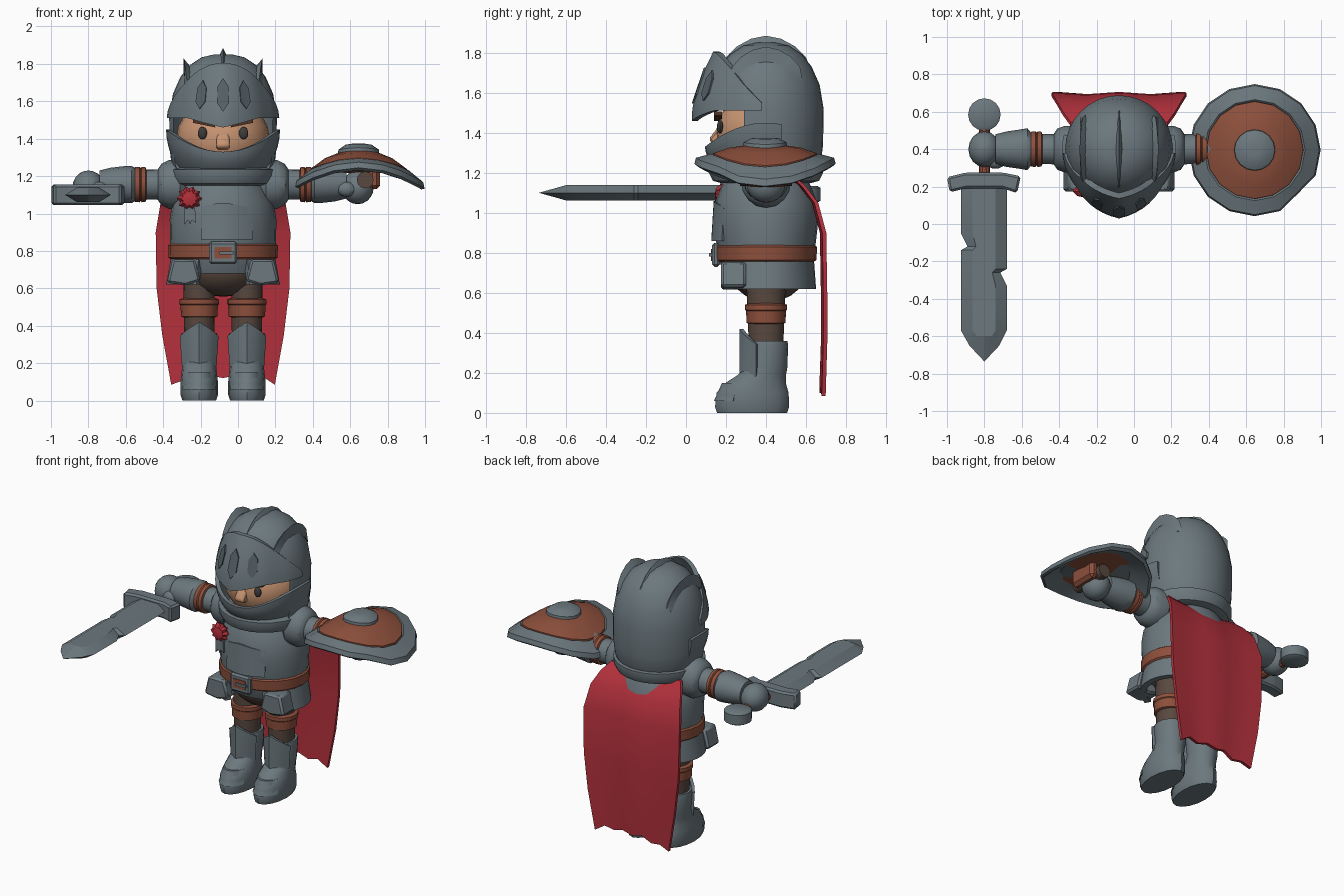
import bpy, bmesh, math
from math import sin, cos, radians, pi

cube = bpy.data.objects.get("Cube")
if cube:
    bpy.data.objects.remove(cube, do_unlink=True)

CX, CY = -.08, .4      # body axis


def material(name, *rgb):
    m = bpy.data.materials.new(name)
    m.use_nodes = True
    m.diffuse_color = (*rgb, 1)
    m.node_tree.nodes["Principled BSDF"].inputs["Base Color"].default_value = (*rgb, 1)
    return m


STEEL = material("steel", .15, .19, .21)
DARK = material("dark_steel", .09, .115, .13)
LEATHER = material("leather", .27, .08, .045)
CLOTH = material("dark_cloth", .1, .065, .05)
RED = material("red_cloth", .45, .03, .045)
SKIN = material("skin", .58, .3, .17)
BROW = material("brow_brown", .08, .035, .02)
EYE = material("eye_dark", .05, .045, .045)


def make(name, verts, faces, mat, angle=35, bevel=0):
    bm = bmesh.new()
    vs = [bm.verts.new(v) for v in verts]
    for f in faces:
        bm.faces.new([vs[i] for i in f])
    bmesh.ops.remove_doubles(bm, verts=bm.verts, dist=.0001)
    bmesh.ops.recalc_face_normals(bm, faces=bm.faces)
    if bevel:
        bmesh.ops.bevel(bm, geom=bm.edges[:], offset=bevel, segments=1, affect='EDGES')
    mesh = bpy.data.meshes.new(name)
    bm.to_mesh(mesh)
    bm.free()
    mesh.materials.append(mat)
    ob = bpy.data.objects.new(name, mesh)
    bpy.context.collection.objects.link(ob)
    bpy.ops.object.select_all(action='DESELECT')
    ob.select_set(True)
    bpy.context.view_layer.objects.active = ob
    bpy.ops.object.shade_smooth_by_angle(angle=radians(angle))
    return ob


def place(axis, t, a, b):
    return {'X': (t, a, b), 'Y': (a, t, b), 'Z': (a, b, t)}[axis]


def tube(name, axis, a, b, stations, mat, n=16, caps=True, keep=None, warp=None, star=1):
    """Rings along an axis; each station is (t, radius a, radius b, shift a)."""
    verts, faces = [], []
    for s in stations:
        t, ra, rb, shift = (*s, *(s[1:2] if len(s) == 2 else ()), 0, 0)[:4]
        for k in range(n):
            u, q = 2 * pi * k / n, star if k % 2 else 1
            p = place(axis, t, a + ra * q * cos(u), b + rb * q * sin(u) + shift)
            verts.append(warp(p) if warp else p)
    for j in range(len(stations) - 1):
        for k in range(n):
            if keep is None or keep(j, k):
                l = (k + 1) % n
                faces.append((j * n + k, j * n + l, j * n + n + l, j * n + n + k))
    if caps:
        faces += [tuple(range(n)), tuple(range(len(verts) - n, len(verts)))]
    return make(name, verts, faces, mat)


def ball(name, c, r, mat, n=16):
    rings = [(c[2] - r[2] * cos(pi * i / 10), r[0] * sin(pi * i / 10) + .0005,
              r[1] * sin(pi * i / 10) + .0005) for i in range(11)]
    return tube(name, 'Z', c[0], c[1], rings, mat, n)


def prism(name, axis, outline, lo, hi, mat, bevel=0):
    n = len(outline)
    verts = [place(axis, t, *p) for t in (lo, hi) for p in outline]
    faces = [(k, (k + 1) % n, n + (k + 1) % n, n + k) for k in range(n)]
    return make(name, verts, faces + [tuple(range(n)), tuple(range(n, 2 * n))], mat, bevel=bevel)


def box(name, x, y, z, mat, bevel=0):
    return prism(name, 'Z', [(x[0], y[0]), (x[1], y[0]), (x[1], y[1]), (x[0], y[1])], *z, mat, bevel)


def shell(name, outer, inner, mat):
    """Closed plate between two matching grids of points."""
    rows, cols = len(outer), len(outer[0])
    n = rows * cols
    verts = sum(outer, []) + sum(inner, [])
    at = lambda i, j: i * cols + j
    faces = []
    for i in range(rows - 1):
        for j in range(cols - 1):
            q = (at(i, j), at(i, j + 1), at(i + 1, j + 1), at(i + 1, j))
            faces += [q, tuple(v + n for v in q)]
    edge = [at(0, j) for j in range(cols)] + [at(i, cols - 1) for i in range(1, rows)]
    edge += [at(rows - 1, j) for j in reversed(range(cols - 1))] + [at(i, 0) for i in range(rows - 2, 0, -1)]
    faces += [(p, q, q + n, p + n) for p, q in zip(edge, edge[1:] + edge[:1])]
    return make(name, verts, faces, mat)


def wrap(name, surf, lo, hi, cols, rows, mat, thick=.025, cx=CX, cy=CY):
    """Plate round a vertical axis; surf(angle, v) gives radius x, radius y, z. Angle 0 is the front."""
    def grid(d):
        out = []
        for i in range(rows + 1):
            out.append([])
            for j in range(cols + 1):
                u = radians(lo + (hi - lo) * j / cols)
                rx, ry, z = surf(u, i / rows)
                out[-1].append((cx + (rx - d) * sin(u), cy - (ry - d) * cos(u), z))
        return out
    return shell(name, grid(0), grid(thick), mat)


# Helmet with the face opening left out
dome = [(1.2, .25), (1.26, .275), (1.34, .285), (1.52, .288), (1.64, .268), (1.73, .228),
        (1.79, .182), (1.835, .115), (1.85, .05)]
tube("helmet", 'Z', CX, CY, dome, STEEL, 32, keep=lambda j, k: j > 2 or not 18 <= k < 30)
ball("face", (CX, .4, 1.4), (.25, .25, .22), SKIN, 24)


def visor_radius(u, z):
    return (.302 + .068 * max(0, 1 - abs(u) / .9)) * (1 - .28 * max(0, (z - 1.5) / .3) ** 1.5)


def visor(u, v):
    low, high = 1.46 + .05 * min(1, abs(u) / .6), 1.53 + .275 * cos(u)
    z = low + (high - low) * v
    r = visor_radius(u, z)
    return r, r, z


wrap("visor", visor, -86, 86, 24, 6, STEEL, .03)
# Visor slits as thin plates
for i, (u0, half) in enumerate(((-.38, .075), (0, .09), (.38, .075))):
    hexagon = [(0, -1), (.09, -.5), (.09, .5), (0, 1), (-.09, .5), (-.09, -.5)]
    layers = [[], []]
    for layer, lift in zip(layers, (.008, -.001)):
        for du, dz in hexagon:
            u, z = u0 + du, 1.635 + dz * half
            r = visor_radius(u, z) + lift
            layer.append((CX + r * sin(u), CY - r * cos(u), z))
    faces = [(0, 1, 2, 3), (0, 3, 4, 5), (6, 7, 8, 9), (6, 9, 10, 11)]
    faces += [(k, (k + 1) % 6, 6 + (k + 1) % 6, 6 + k) for k in range(6)]
    make(f"visor_slit_{i}", layers[0] + layers[1], faces, DARK)


def chin(u, v):
    high = 1.33 + .12 * sin(u) ** 2
    r = .2 + .105 * sin(v * pi / 2) ** .8
    return r, r, 1.185 + (high - 1.185) * v


wrap("chin_guard", chin, -105, 105, 24, 6, STEEL)


# Raised crests over the helmet
def crest(name, dx, lean, ry, rz, height):
    verts, n = [], 9
    for i in range(n):
        t = radians(35 + 110 * i / (n - 1))
        h = height * (1 - abs(i - 4) / 4) ** .4 - .01
        for side, lift in ((-.03, -.03), (0, h), (.03, -.03)):
            verts.append((CX + dx + side + lean * max(0, lift),
                          CY - (ry + lift) * cos(t), 1.5 + (rz + lift) * sin(t)))
    faces = [(0, 1, 2), (24, 25, 26)]
    for i in range(0, 3 * n - 3, 3):
        faces += [(i + a, i + b, i + b + 3, i + a + 3) for a, b in ((0, 1), (1, 2), (2, 0))]
    make(name, verts, faces, STEEL, 25)


crest("center_crest", 0, 0, .29, .355, .04)
for side, s in (("right", -1), ("left", 1)):
    crest(side + "_crest", s * .18, s * .7, .235, .285, .055)

# Face details
prism("nose", 'X', [(.17, 1.44), (.115, 1.37), (.13, 1.345), (.18, 1.34)], CX - .035, CX + .035, SKIN, .01)
for side, s in (("right", -1), ("left", 1)):
    ball(side + "_eye", (CX + s * .11, .17, 1.43), (.024, .015, .033), EYE, 12)
    prism(side + "_brow", 'Y', [(CX + s * x, z) for x, z in ((.04, 1.46), (.05, 1.48), (.16, 1.505), (.16, 1.485))],
          .14, .18, BROW)

# Torso, collar and belt
tube("torso", 'Z', CX, CY, [(.68, .25, .2), (.76, .275, .235), (.86, .284, .25), (.97, .285, .262),
     (1.06, .27, .252), (1.13, .235, .225), (1.19, .19, .2), (1.24, .17, .18)], STEEL, 24)
tube("collar", 'Z', CX, CY, [(1.15, .23), (1.16, .265), (1.2, .285), (1.235, .285), (1.245, .25)], STEEL, 24)
tube("belt", 'Z', CX, CY, [(.755, .28, .24), (.765, .292, .252), (.83, .293, .255), (.84, .28, .24)], LEATHER, 24)
wrap("chest_plate", lambda u, v: (.292 - .01 * v, .275 - .012 * v - .02 * abs(u), .86 + v * (.2 - .05 * abs(u))),
     -24, 33, 8, 4, STEEL, .03)
box("buckle", (CX - .075, CX + .075), (.13, .17), (.73, .85), STEEL, .012)
box("buckle_window", (CX - .045, CX + .045), (.125, .132), (.76, .82), LEATHER)
box("buckle_pin", (CX - .02, CX + .055), (.115, .135), (.782, .798), STEEL)
wrap("hip_skirt", lambda u, v: (.305 - .025 * v, .25 - .01 * v, .62 + .14 * v), 28, 332, 32, 2, STEEL, .04)
for side, s in (("right", -1), ("left", 1)):
    prism(side + "_hip_plate", 'Y', [(CX + s * x, z) for x, z in
          ((.12, .64), (.15, .755), (.27, .755), (.3, .63), (.2, .615))], .175, .3, STEEL, .012)
ball("trouser_seat", (CX, .41, .71), (.215, .19, .155), CLOTH, 20)

# Chest rosette and ribbons
tube("rosette", 'Y', -.26, 1.08, [(.145, .02), (.15, .045), (.175, .068), (.2, .05), (.22, .03)], RED, 20, star=.78)
for i, x in enumerate((-.27, -.245)):
    prism(f"ribbon_{i}", 'Y', [(x - .015, 1.04), (x + .015, 1.04), (x + .02, .95), (x, .965), (x - .015, .94)],
          .165, .22, STEEL)

# Arms and legs, one set per side
for side, s in (("right", -1), ("left", 1)):
    def limb(name, stations, mat):
        tube(side + name, 'X', CY, 1.155, [(CX + s * t, *r) for t, *r in stations], mat)
    limb("_pauldron", [(.19, .09), (.23, .125, .13), (.29, .125, .13), (.33, .11), (.35, .08)], STEEL)
    limb("_upper_arm", [(.3, .085), (.37, .08), (.43, .08)], STEEL)
    limb("_arm_band", [(.41, .08), (.415, .093), (.435, .095), (.44, .088), (.447, .095), (.47, .093), (.475, .08)], LEATHER)
    limb("_gauntlet", [(.472, .09), (.49, .112, .1), (.53, .105, .098), (.6, .095, .09), (.66, .08, .075)], STEEL)
    ball(side + "_hand", (CX + s * .72, CY, 1.14), (.085, .095, .09), STEEL)
    ball(side + "_thumb", (CX + s * .66, CY - .07, 1.13), (.05, .035, .04), STEEL, 10)

    lx = CX + s * .1275
    tube(side + "_trouser_leg", 'Z', lx, CY, [(.3, .08, .085), (.7, .085, .1)], CLOTH)
    tube(side + "_knee_band", 'Z', lx, CY, [(.445, .085), (.45, .097), (.51, .1), (.515, .105), (.54, .105), (.548, .085)], LEATHER)
    tube(side + "_boot", 'Z', lx, CY, [(0, .09, .175, -.07), (.03, .1, .185, -.07), (.1, .1, .18, -.067),
         (.145, .095, .155, -.055), (.19, .09, .12, -.02), (.23, .09, .105, .002), (.34, .1, .108, .002),
         (.36, .095, .105, .002), (.36, .08, .085, 0)], STEEL)
    wrap(side + "_shin_guard", lambda u, v: (.105 + .012 * v, .108 + .025 * max(0, 1 - abs(u) * 1.2),
         .13 + .05 * abs(u) + v * (.29 - .12 * abs(u))), -62, 62, 6, 3, STEEL, .02, lx, CY)
    wrap(side + "_toe_cap", lambda u, v: (.104 - .02 * v, .19 - .04 * v, .06 + .09 * v),
         -60, 60, 6, 2, STEEL, .02, lx, .33)

# Cape with ragged hem
fold = [(1.18, .52, .26), (1.13, .575, .3), (1.05, .635, .335), (.9, .675, .36), (.6, .68, .355), (.35, .68, .325), (.1, .672, .277)]
hem = [-.015, .01, 0, .035, .02, .035, .015, .03, -.015]
cape = [[[(CX + w * (j - 4) / 4, y + d + .006 * cos(j * pi / 2), z + (hem[j] if z < .2 else 0)) for j in range(9)]
         for z, y, w in fold] for d in (0, .02)]
shell("cape", *cape, RED)

# Sword held out to the front
SX, SZ = -.8, 1.1
edge = [(-.125, .2), (-.125, -.05), (-.09, -.12), (-.125, -.14), (-.125, -.57), (-.08, -.65), (0, -.735),
        (.08, -.65), (.12, -.57), (.12, -.33), (.085, -.26), (.12, -.24), (.12, .2)]
n = len(edge)
verts = [(SX + x, y, SZ) for x, y in edge]
for h in (-.038, .038):
    verts += [(SX + x * .5, max(y, -.6), SZ + h) for x, y in edge]
faces = [tuple(range(n, 2 * n)), tuple(range(2 * n, 3 * n))]
faces += [(k, (k + 1) % n, m + (k + 1) % n, m + k) for m in (n, 2 * n) for k in range(n)]
make("sword_blade", verts, faces, STEEL, 20)
prism("sword_guard", 'Z', [(SX + x, y) for x, y in ((-.2, .25), (-.185, .17), (-.1, .19), (.1, .19), (.175, .165),
      (.195, .255), (.1, .275), (-.1, .275))], 1.045, 1.155, STEEL, .012)
tube("sword_grip", 'Y', SX, SZ, [(.22, .03), (.52, .03)], LEATHER, 10)
tube("sword_pommel", 'Z', SX, .585, [(1.05, .07), (1.06, .087), (1.125, .087), (1.135, .07)], STEEL)


# Round shield, bent down along x, with a notch in the rim
HX, HY = .645, .395


def bend(p):
    x, y, z = p[0] - HX, p[1] - HY, p[2]
    if x * x + y * y > .1 and abs(math.atan2(y, x) + pi / 4) < .1:
        x, y = x * .93, y * .93
    return HX + x, HY + y, z - .9 * x * x


def shield(name, profile, mat):
    tube(name, 'Z', HX, HY, profile, mat, warp=bend)


tube("shield_rim", 'Z', HX, HY, [(1.285, .005), (1.27, .2), (1.23, .335), (1.245, .353), (1.275, .345), (1.295, .27),
     (1.275, .25)], STEEL, warp=bend)
shield("shield_face", [(1.27, .262), (1.297, .26), (1.325, .18), (1.337, .1)], LEATHER)
shield("shield_boss", [(1.32, .112), (1.352, .108), (1.372, .07), (1.375, .03)], STEEL)
tube("shield_grip", 'Y', .68, 1.18, [(.27, .045), (.53, .045)], CLOTH, 12)
box("shield_strap", (.7, .76), (.3, .5), (1.13, 1.25), LEATHER, .02)
